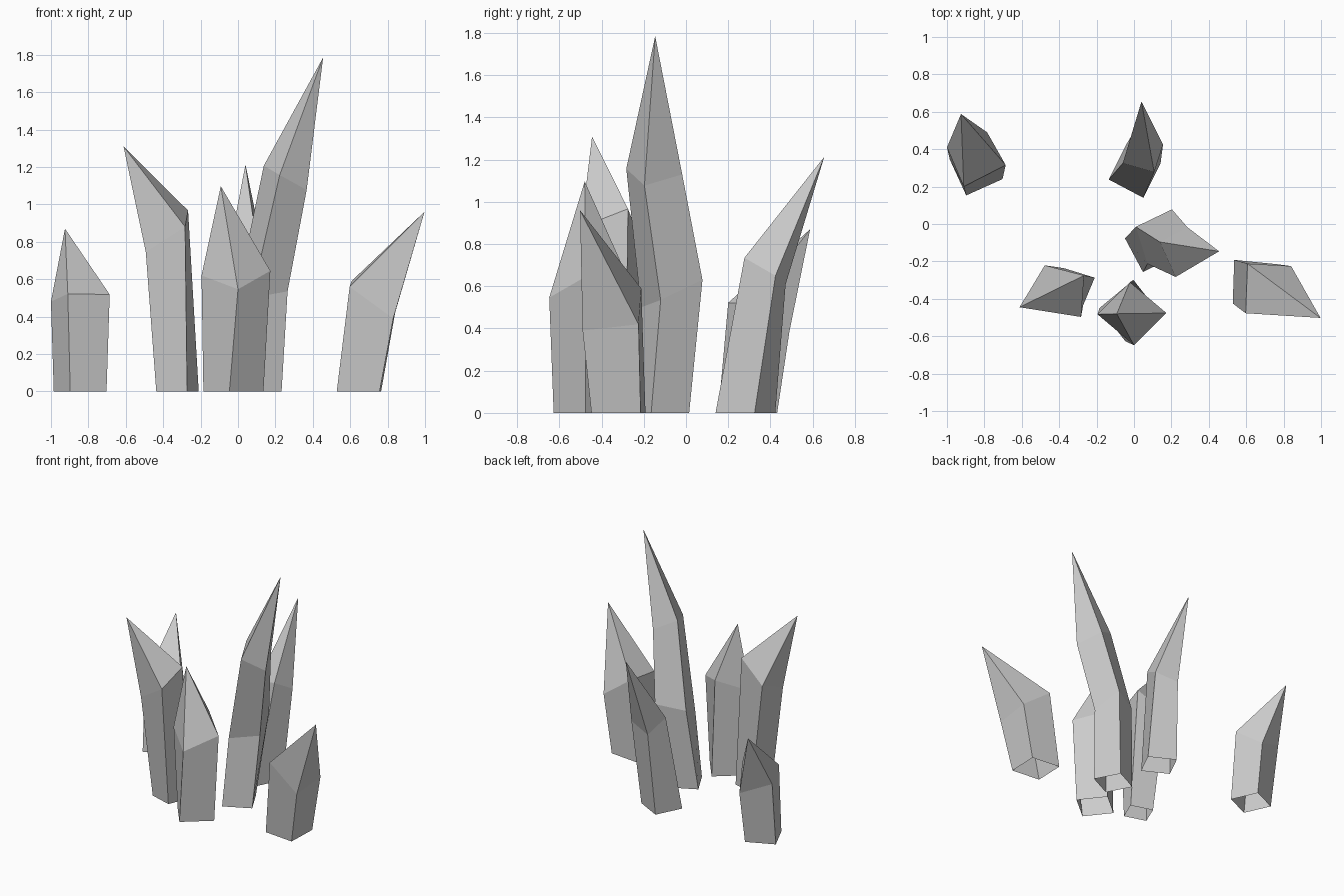
import bpy, bmesh
from mathutils import Vector

if "Cube" in bpy.data.objects:
    bpy.data.objects.remove(bpy.data.objects["Cube"])


def ring(*pts):
    """Four corners of a section; the last one is completed as a parallelogram."""
    p = [Vector((*q, 0)) if len(q) == 2 else Vector(q) for q in pts]
    if len(p) == 3:
        p.append(p[0] + p[2] - p[1])
    return p


def crystal(name, rings, tip):
    """Four-sided shaft through the rings, pointed tip, open underneath."""
    bm = bmesh.new()
    loops = [[bm.verts.new(v) for v in r] for r in rings]
    apex = bm.verts.new(tip)
    for i in range(4):
        j = (i + 1) % 4
        for lo, hi in zip(loops, loops[1:]):
            bm.faces.new((lo[i], lo[j], hi[j], hi[i]))
        bm.faces.new((loops[-1][i], loops[-1][j], apex))
    bmesh.ops.recalc_face_normals(bm, faces=bm.faces)
    me = bpy.data.meshes.new(name)
    bm.to_mesh(me)
    bm.free()
    bpy.context.collection.objects.link(bpy.data.objects.new(name, me))


# short crystal, back left
crystal("crystal_back_left", [
    ring((-.985, .345), (-.897, .153), (-.703, .24)),
    ring((-1, .41, .48), (-.91, .2, .522), (-.686, .315, .518), (-.785, .49, .385)),
], (-.925, .588, .87))

# leaning crystal, front left
crystal("crystal_front_left", [
    ring((-.437, -.384), (-.272, -.435), (-.21, -.287)),
    ring((-.493, -.443, .745), (-.283, -.497, .88), (-.267, -.275, .967)),
], (-.612, -.445, 1.31))

# upright crystal, front middle
crystal("crystal_front", [
    ring((-.185, -.45), (-.046, -.627), (.136, -.476)),
    ring((-.195, -.483, .62), (0, -.648, .546), (.173, -.476, .645)),
], (-.092, -.48, 1.097))

# tallest crystal, with a bend part way up the shaft
crystal("crystal_tall_centre", [
    ring((-.048, -.077), (.048, -.257), (.233, -.165)),
    ring((.01, -.015, .595), (.072, -.213, .50), (.265, -.12, .535)),
    ring((.138, -.096, 1.207), (.223, -.283, 1.157), (.367, -.197, 1.077), (.286, -.018, 1.13)),
], (.455, -.146, 1.785))

# crystal at the back
crystal("crystal_back", [
    ring((-.135, .238), (.05, .14), (.142, .325)),
    ring((-.06, .325, .694), (.108, .277, .735), (.155, .424, .65)),
], (.04, .655, 1.213))

# leaning crystal, far right
crystal("crystal_right", [
    ring((.528, -.425), (.757, -.448), (.765, -.215)),
    ring((.597, -.477, .56), (.83, -.49, .39), (.84, -.225, .42)),
], (.997, -.502, .96))
